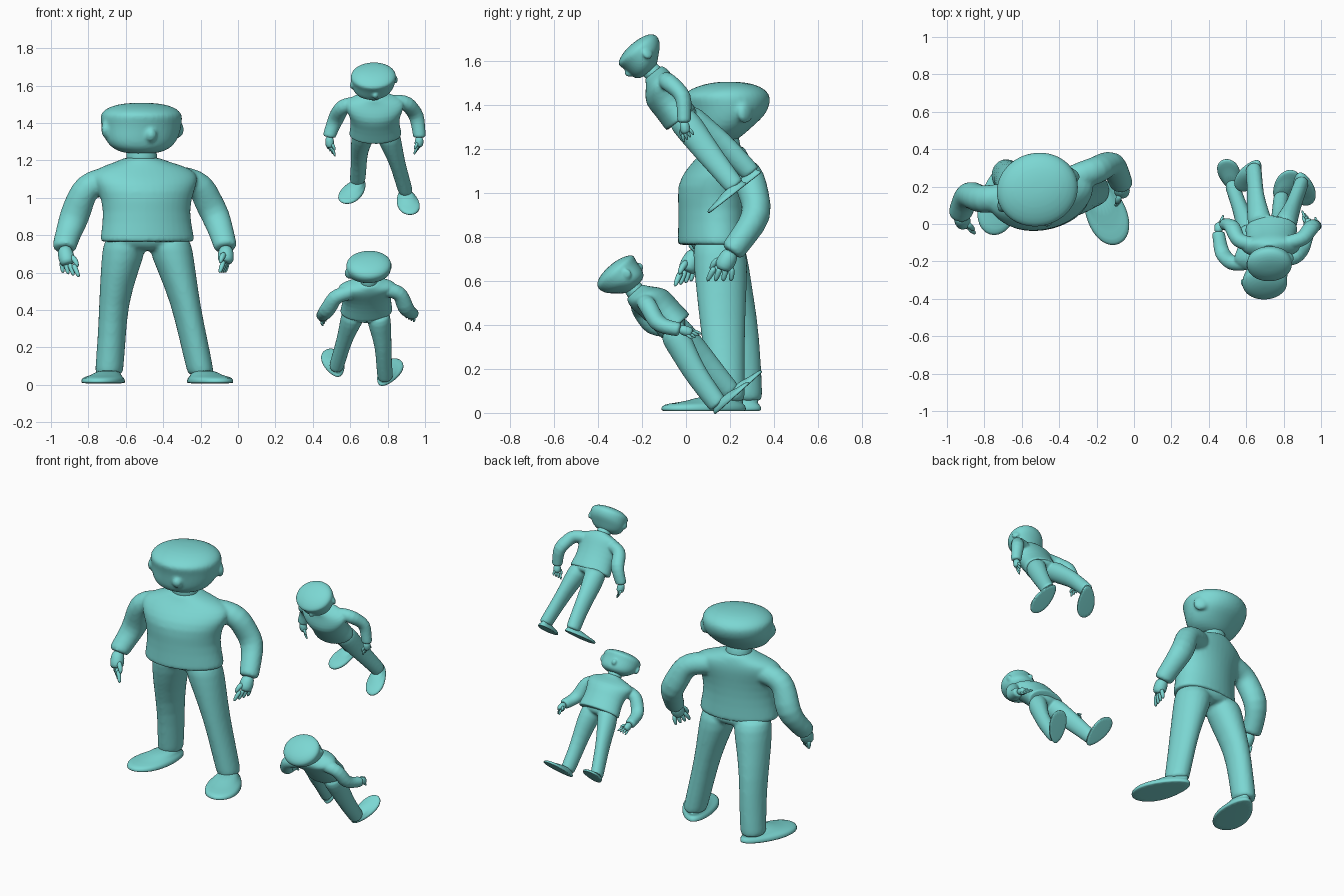
import bpy, bmesh, math
from mathutils import Matrix, Vector

cube = bpy.data.objects.get("Cube")
if cube:
    bpy.data.objects.remove(cube)

teal = bpy.data.materials.new("teal")
teal.use_nodes = True
teal.diffuse_color = (0.2, 0.68, 0.65, 1)
teal.node_tree.nodes["Principled BSDF"].inputs["Base Color"].default_value = teal.diffuse_color

parts = {}  # name -> mesh of one figure; shapes given the same name share a mesh


def finish(name, bm):
    for f in bm.faces:
        f.smooth = True
    if name in parts:
        bm.from_mesh(parts[name])
    else:
        parts[name] = bpy.data.meshes.new(name)
        parts[name].materials.append(teal)
    bm.to_mesh(parts[name])
    bm.free()


def loft(name, rings, yaw=0, sides=20, follow=False, egg=0):
    """Skin a stack of ellipses (x, y, z, rx, ry); egg widens the front end."""
    bm = bmesh.new()
    centres = [Vector(r[:3]) for r in rings]
    loops = []
    for i, r in enumerate(rings):
        frame = Matrix.Rotation(math.radians(yaw), 3, 'Z')
        if follow:
            way = centres[min(i + 1, len(rings) - 1)] - centres[max(i - 1, 0)]
            frame = Vector((0, 0, -1)).rotation_difference(way).to_matrix()
        loop = []
        for k in range(sides):
            a = math.tau * k / sides
            wide = 1 - egg * math.sin(a)
            p = Vector((r[3] * wide * math.cos(a), r[-1] * math.sin(a), 0))
            loop.append(bm.verts.new(centres[i] + frame @ p))
        loops.append(loop)
    for a, b in zip(loops, loops[1:]):
        for k in range(sides):
            n = (k + 1) % sides
            bm.faces.new((a[k], a[n], b[n], b[k]))
    bm.faces.new(loops[0])
    bm.faces.new(loops[-1])
    bmesh.ops.recalc_face_normals(bm, faces=bm.faces)
    finish(name, bm)


def blob(name, centre, size, yaw=0, pitch=0):
    bm = bmesh.new()
    bmesh.ops.create_uvsphere(bm, u_segments=14, v_segments=8, radius=1)
    turn = Matrix.Rotation(math.radians(yaw), 4, 'Z') @ Matrix.Rotation(math.radians(pitch), 4, 'X')
    bm.transform(Matrix.Translation(centre) @ turn @ Matrix.Diagonal((*size, 1)))
    finish(name, bm)


def hand(side, wrist, palm, spread, reach):
    """Palm, four fingers fanned along spread, and a thumb."""
    wrist, palm, spread, reach = map(Vector, (wrist, palm, spread, reach))
    middle = (wrist + palm) / 2
    flat = [(*wrist, .035), (*middle, .045), (*palm, .045), (*(palm + reach * .2), .03)]
    loft(side + "_palm", flat, follow=True, sides=12)
    for i in range(4):
        fan = spread * (i - 1.5)
        base = palm + fan * .026
        bend = base + reach * .5 + fan * .008
        tip = base + reach + fan * .012
        loft(side + "_fingers", [(*base, .016), (*bend, .015), (*tip, .009)],
             follow=True, sides=8)
    root = middle + spread * .03
    bend = root + spread * .035 + reach * .3
    loft(side + "_thumb", [(*root, .02), (*bend, .017), (*(bend + reach * .5), .009)],
         follow=True, sides=8)


# Sweater body, with a hem and a neckline
loft("sweater", [
    (-.485, .12, .763, .25, .15), (-.485, .12, .768, .26, .156),
    (-.485, .12, .80, .256, .154), (-.49, .12, .93, .232, .15),
    (-.49, .12, 1.04, .262, .16), (-.495, .15, 1.11, .30, .14),
    (-.505, .17, 1.16, .26, .115), (-.51, .175, 1.19, .15, .1),
    (-.515, .175, 1.212, .1, .09), (-.515, .175, 1.215, .08, .075)], yaw=12)

# Sleeves with square shoulders and bent elbows, blended into the body
loft("sweater", [
    (-.60, .16, 1.105, .07), (-.73, .14, 1.094, .073), (-.81, .13, 1.06, .076),
    (-.843, .14, .99, .078, .074), (-.878, .165, .89, .082, .076), (-.908, .12, .81, .068, .062),
    (-.93, .055, .735, .066, .06), (-.93, .048, .724, .06, .054)], follow=True)
loft("sweater", [
    (-.39, .22, 1.105, .07), (-.27, .265, 1.098, .073), (-.195, .288, 1.065, .075),
    (-.165, .31, .99, .077, .07), (-.116, .332, .9, .078, .07), (-.087, .265, .81, .066, .06),
    (-.066, .212, .738, .064, .058), (-.065, .205, .728, .058, .052)], follow=True)
hand("right", (-.93, .05, .74), (-.912, .005, .655), (.75, -.65, -.2), (.02, -.02, -.07))
hand("left", (-.065, .21, .74), (-.065, .17, .665), (-.25, -.95, 0), (-.02, -.02, -.068))

# Trousers: seat and two legs blended into one
loft("trousers", [(-.485, .15, .715, .10, .08), (-.485, .15, .735, .19, .11),
                  (-.485, .145, .77, .236, .13), (-.485, .13, .82, .22, .12)], yaw=6)
loft("trousers", [
    (-.605, .14, .80, .10, .10), (-.605, .155, .74, .122, .125), (-.635, .18, .60, .1, .118),
    (-.665, .225, .43, .078, .103), (-.675, .25, .25, .075, .092), (-.69, .265, .06, .077, .086),
    (-.69, .265, .052, .07, .08)], yaw=-10)
loft("trousers", [
    (-.365, .14, .80, .10, .10), (-.365, .155, .74, .122, .128), (-.325, .16, .60, .1, .12),
    (-.28, .165, .43, .078, .107), (-.24, .175, .25, .075, .094), (-.198, .185, .06, .073, .086),
    (-.198, .185, .052, .066, .08)], yaw=10)

# Flat shoes: outline, thin sole edge, then instep closing under the cuff
for side, heel, toe, yaw in (("right", (-.655, .345), (-.77, -.06), -16),
                             ("left", (-.232, .275), (-.085, -.112), 22)):
    heel, toe = Vector(heel), Vector(toe)
    half = (heel - toe).length / 2
    rings = []
    for z, slide, size in ((.008, .5, .97), (.01, .5, 1), (.03, .5, 1),
                           (.042, .49, .9), (.052, .37, .66), (.08, .27, .5)):
        c = heel.lerp(toe, slide)
        rings.append((c.x, c.y, z, .107 * size, half * size))
    loft(side + "_shoe", rings, yaw=yaw, egg=.22)

# Neck and broad head: sloping forehead, overhanging brow, bulging back
loft("neck", [(-.515, .175, 1.17, .095, .088), (-.515, .17, 1.21, .08, .077),
              (-.515, .16, 1.30, .085, .08)])
head_levels = (  # height, half width, front, back
    (1.235, .07, .08, .21), (1.25, .13, .04, .24), (1.275, .172, .018, .27),
    (1.31, .198, .008, .308), (1.35, .214, .002, .355), (1.39, .22, -.005, .378),
    (1.425, .224, -.016, .385), (1.445, .222, -.018, .382), (1.468, .206, .01, .366),
    (1.49, .165, .06, .33), (1.504, .105, .12, .275), (1.508, .03, .17, .22))
loft("head", [(-.517, (front + back) / 2, z, wide, (back - front) / 2)
              for z, wide, front, back in head_levels], yaw=16)
blob("head", (-.465, .016, 1.335), (.032, .032, .037), 18, 15)
for s in (-1, 1):
    turn = math.radians(23)
    spot = (-.517 + s * .206 * math.cos(turn), .19 + s * .206 * math.sin(turn), 1.367)
    blob("head", spot, (.024, .05, .05), 20 + s * 30, -20)

# One large standing figure and two small tilted copies
base = Matrix.Translation((.49, -.15, 0))


def tilted(place, yaw, lean):
    return (Matrix.Translation(place) @ Matrix.Rotation(math.radians(lean), 4, 'X')
            @ Matrix.Rotation(math.radians(yaw), 4, 'Z') @ Matrix.Scale(.55, 4) @ base)


poses = {"large": Matrix.Identity(4),
         "upper_small": tilted((.735, .25, 1.015), -11, 38),
         "lower_small": tilted((.687, .224, .068), 172, 42)}
blended = {"sweater": 5, "trousers": 5, "head": 3}  # rounds of smoothing
for figure, pose in poses.items():
    for name, mesh in parts.items():
        ob = bpy.data.objects.new(f"{figure}_{name}", mesh)
        bpy.context.collection.objects.link(ob)
        ob.matrix_world = pose
        rounded = ob.modifiers.new("rounded", 'SUBSURF')
        rounded.levels = rounded.render_levels = 1
        if name in blended:
            union = ob.modifiers.new("union", 'REMESH')
            union.mode = 'VOXEL'
            union.voxel_size = .011
            union.use_smooth_shade = True
            soften = ob.modifiers.new("soften", 'SMOOTH')
            soften.iterations = blended[name]
